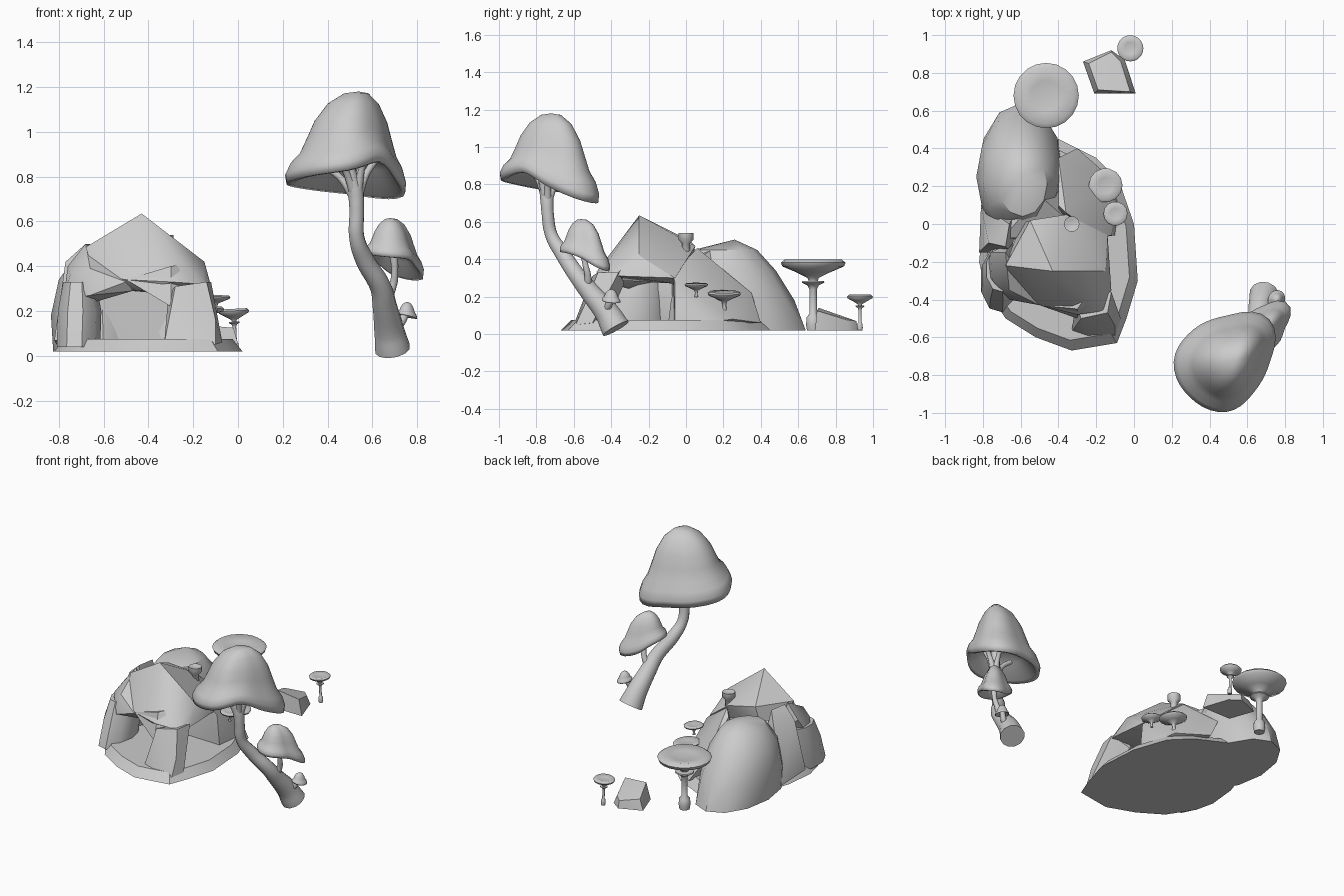
import bpy, bmesh
from math import sin, cos, pi, radians, floor
from mathutils import Vector


def finish(name, bm, angle=180):
    bmesh.ops.recalc_face_normals(bm, faces=bm.faces)
    me = bpy.data.meshes.new(name)
    bm.to_mesh(me)
    bm.free()
    me.shade_smooth()
    if angle < 180:
        me.set_sharp_from_angle(angle=radians(angle))
    ob = bpy.data.objects.new(name, me)
    bpy.context.collection.objects.link(ob)
    return ob


def ring(cx, cy, z, rx, ry, n=10):
    return [(cx + rx * cos(2 * pi * i / n), cy + ry * sin(2 * pi * i / n), z) for i in range(n)]


def hull(name, pts, angle=35):
    bm = bmesh.new()
    for p in pts:
        bm.verts.new(p)
    res = bmesh.ops.convex_hull(bm, input=bm.verts[:])
    junk = {v for v in res["geom_interior"] if isinstance(v, bmesh.types.BMVert)}
    junk |= {v for v in bm.verts if not v.link_faces}
    bmesh.ops.delete(bm, geom=list(junk), context='VERTS')
    return finish(name, bm, angle)


def skin(name, rows, angle=180):
    """Bridge closed rings of points; the first and last rows are single points."""
    bm = bmesh.new()
    vs = [[bm.verts.new(p) for p in r] for r in rows]
    for a, b in zip(vs, vs[1:]):
        n = max(len(a), len(b))
        for i in range(n):
            j = (i + 1) % n
            if len(a) == 1:
                bm.faces.new((a[0], b[i], b[j]))
            elif len(b) == 1:
                bm.faces.new((a[i], b[0], a[j]))
            else:
                bm.faces.new((a[i], b[i], b[j], a[j]))
    return finish(name, bm, angle)


def lathe(name, prof, loc, sr=1, sz=1, tilt=(0, 0), n=20):
    rows = [[(0, 0, z * sz)] if r == 0 else ring(0, 0, z * sz, r * sr, r * sr, n) for r, z in prof]
    ob = skin(name, rows, 60)
    ob.location = loc
    ob.rotation_euler = (tilt[0], tilt[1], 0)
    return ob


def tube(name, pts):
    cu = bpy.data.curves.new(name, 'CURVE')
    cu.dimensions = '3D'
    cu.bevel_depth = 1
    cu.bevel_resolution = 4
    cu.resolution_u = 6
    cu.use_fill_caps = True
    sp = cu.splines.new('BEZIER')
    sp.bezier_points.add(len(pts) - 1)
    for bp, (x, y, z, r) in zip(sp.bezier_points, pts):
        bp.co = (x, y, z)
        bp.radius = r
        bp.handle_left_type = bp.handle_right_type = 'AUTO'
    ob = bpy.data.objects.new(name, cu)
    bpy.context.collection.objects.link(ob)
    return ob


CAP = [(0, 1), (.2, .98), (.42, .87), (.6, .68), (.7, .5), (.8, .33), (.93, .22), (1, .1),
       (.98, 0), (.88, .01), (.6, .22), (.3, .31), (0, .33)]


def wavy_cap(name, apex, centre, rim, n=40):
    """Bell-shaped cap; rim holds (radius, height) at eight compass angles."""
    def at(a, k):
        t = a / (2 * pi) * 8
        i = floor(t)
        f = t - i
        p0, p1, p2, p3 = (rim[(i + d) % 8][k] for d in (-1, 0, 1, 2))
        return p1 + .5 * f * (p2 - p0 + f * (2 * p0 - 5 * p1 + 4 * p2 - p3 + f * (3 * (p1 - p2) + p3 - p0)))
    mean = sum(z for _, z in rim) / 8
    rows = []
    for r, h in CAP:
        row = []
        for i in range(n if r else 1):
            a = 2 * pi * i / n
            x, y = centre[0] + at(a, 0) * cos(a), centre[1] + at(a, 0) * sin(a)
            zr = mean + r * (at(a, 1) - mean)
            row.append((apex[0] + r * (x - apex[0]), apex[1] + r * (y - apex[1]), zr + h * (apex[2] - zr)))
        rows.append(row)
    return skin(name, rows)


# Rock base: low sloping plinth
outline = [(-.80, .0), (-.82, -.2), (-.79, -.33), (-.68, -.5), (-.52, -.6), (-.33, -.67), (-.09, -.63),
           (-.04, -.5), (.02, -.3), (0, 0), (-.08, .23), (-.2, .35), (-.4, .45), (-.7, .3)]
mid = Vector((-.42, -.12))
inner = [mid + (Vector(p) - mid) * .9 for p in outline]
hull("rock_base", [(x, y, .02) for x, y in outline] + [(p.x, p.y, .075) for p in inner])

# Rear boulder, bullet shaped
hull("rear_boulder", ring(-.6, .27, .02, .225, .37, 12) + ring(-.605, .25, .18, .23, .33, 12)
     + ring(-.6, .22, .34, .20, .26, 12) + ring(-.59, .21, .45, .13, .17, 12) + [(-.59, .26, .505)])

# Cave roof, pillar, left limb and side walls
hull("cave_roof", [(-.43, -.25, .635), (-.55, .02, .5), (-.36, .05, .47), (-.68, -.22, .485), (-.15, -.25, .42),
                   (-.12, -.35, .31), (-.5, -.43, .34), (-.3, -.48, .33), (-.16, -.46, .32), (-.64, -.3, .36),
                   (-.45, -.42, .29), (-.14, -.06, .30), (-.25, -.06, .27), (-.6, 0, .3)])
hull("cave_pillar", [(-.45, -.42, .31), (-.5, -.43, .34), (-.28, -.36, .25), (-.13, -.36, .33), (-.18, -.28, .42),
                     (-.3, -.45, .40), (-.30, -.5, .22)]
     + [(-.13, -.38, .28), (-.3, -.42, .24)])
hull("pillar_foot", [(-.31, -.42, .28), (-.28, -.5, .31), (-.14, -.47, .33), (-.12, -.36, .33), (-.24, -.33, .27),
                     (-.33, -.57, .05), (-.24, -.60, .05), (-.1, -.59, .05), (-.07, -.5, .06), (-.2, -.43, .05),
                     (-.10, -.54, .16), (-.29, -.54, .15)])
hull("left_limb_foot", ring(-.715, -.3, .04, .1, .17, 9) + ring(-.71, -.27, .2, .1, .15, 9)
     + ring(-.71, -.24, .33, .075, .12, 9))
hull("left_limb_arch", [(-.76, -.15, .40), (-.75, -.30, .36), (-.68, -.15, .5), (-.66, -.35, .39), (-.5, -.43, .33),
                        (-.47, -.4, .29), (-.6, -.38, .29), (-.64, -.3, .24), (-.78, -.25, .25), (-.66, -.4, .27),
                        (-.65, -.1, .3)])
hull("left_wall", [(-.81, .1, .05), (-.82, -.15, .07), (-.7, -.15, .05), (-.77, -.1, .42), (-.68, -.12, .5),
                   (-.66, 0, .5), (-.6, .1, .05), (-.65, -.15, .3)])
hull("back_wall", [(-.75, -.08, .05), (-.3, -.05, .05), (-.28, -.04, .33), (-.7, -.08, .4), (-.5, .15, .46),
                   (-.3, .2, .1), (-.7, .2, .3)])
hull("right_ledge", [(-.36, .06, .46), (-.17, -.07, .32), (-.12, -.06, .28), (-.1, -.06, .06), (-.08, .1, .06),
                     (-.13, .25, .08), (-.3, .4, .06), (-.4, .35, .22), (-.4, .1, .42), (-.13, .08, .19),
                     (-.22, .24, .14), (-.4, -.05, .05)])

# Small loose rock
hull("small_rock", [(-.27, .86, .02), (-.21, .69, .02), (.01, .69, .02), (-.05, .87, .02), (-.12, .92, .02),
                    (-.24, .85, .09), (-.19, .71, .14), (-.02, .70, .125), (-.07, .86, .075), (-.12, .91, .07)], 25)

# Flat funnel mushrooms standing on the ground
HEAD = [(.018, .26), (.03, .30), (.09, .33), (.165, .362), (.173, .382), (.15, .40), (.08, .387), (0, .38)]
STEM = [(0, .02), (.033, .02), (.038, .05), (.035, .09), (.02, .11), (.02, .24), (.03, .26), (.06, .275),
        (.058, .283), (.025, .285)]
lathe("large_flat_mushroom", STEM + HEAD[1:], (-.465, .68, 0))
lathe("small_flat_mushroom", STEM + HEAD[1:], (-.01, .93, .01), .40, .5, (0, -.05))

# Shelf mushrooms growing on the ledge
SHELF = [(0, .2), (.025, .21)] + HEAD
lathe("shelf_mushroom_lower", SHELF, (-.17, .205, .02), .52, .52, (0, .1), 14)
lathe("shelf_mushroom_upper", SHELF, (-.105, .055, .12), .37, .38, (0, .05), 14)
lathe("crest_bud", [(0, -.06), (.022, -.05), (.022, .03), (.042, .05), (.042, .085), (.02, .08), (0, .075)],
      (-.33, 0, .455), n=10)

# Leaning trunk with branches
tube("leaning_trunk", [(.69, -.375, .03, .08), (.675, -.42, .11, .068), (.655, -.51, .22, .055),
                       (.635, -.58, .31, .047), (.565, -.66, .43, .042), (.53, -.72, .53, .034),
                       (.53, -.74, .65, .033), (.525, -.745, .73, .036), (.5, -.765, .83, .026), (.5, -.77, .92, .03)])
for i, p in enumerate([(.40, -.74, .84), (.61, -.73, .87), (.55, -.66, .85), (.45, -.82, .88), (.57, -.80, .90)]):
    m = Vector((.527, -.745, .76)).lerp(Vector(p), .55)
    tube(f"cap_branch_{i + 1}", [(.528, -.742, .70, .026), (m.x, m.y, m.z - .01, .015), (*p, .016)])
tube("middle_branch", [(.65, -.53, .24, .03), (.69, -.525, .31, .018), (.70, -.54, .38, .015), (.69, -.55, .48, .02)])
tube("low_branch", [(.68, -.44, .12, .03), (.72, -.42, .14, .02), (.755, -.40, .21, .016)])

# Wavy bell caps
wavy_cap("large_cap", (.54, -.72, 1.18), (.49, -.73),
         [(.23, .785), (.32, .70), (.245, .72), (.245, .74), (.28, .765), (.27, .80), (.265, .83), (.215, .87)])
wavy_cap("middle_cap", (.68, -.56, .615), (.69, -.55),
         [(.11, .40), (.18, .335), (.12, .36), (.11, .42), (.125, .455), (.13, .45), (.125, .44), (.11, .43)], 28)
wavy_cap("low_cap", (.755, -.40, .24), (.755, -.40),
         [(.045, .165), (.05, .165), (.05, .17), (.045, .175), (.046, .18), (.05, .185), (.05, .18), (.045, .17)], 18)
